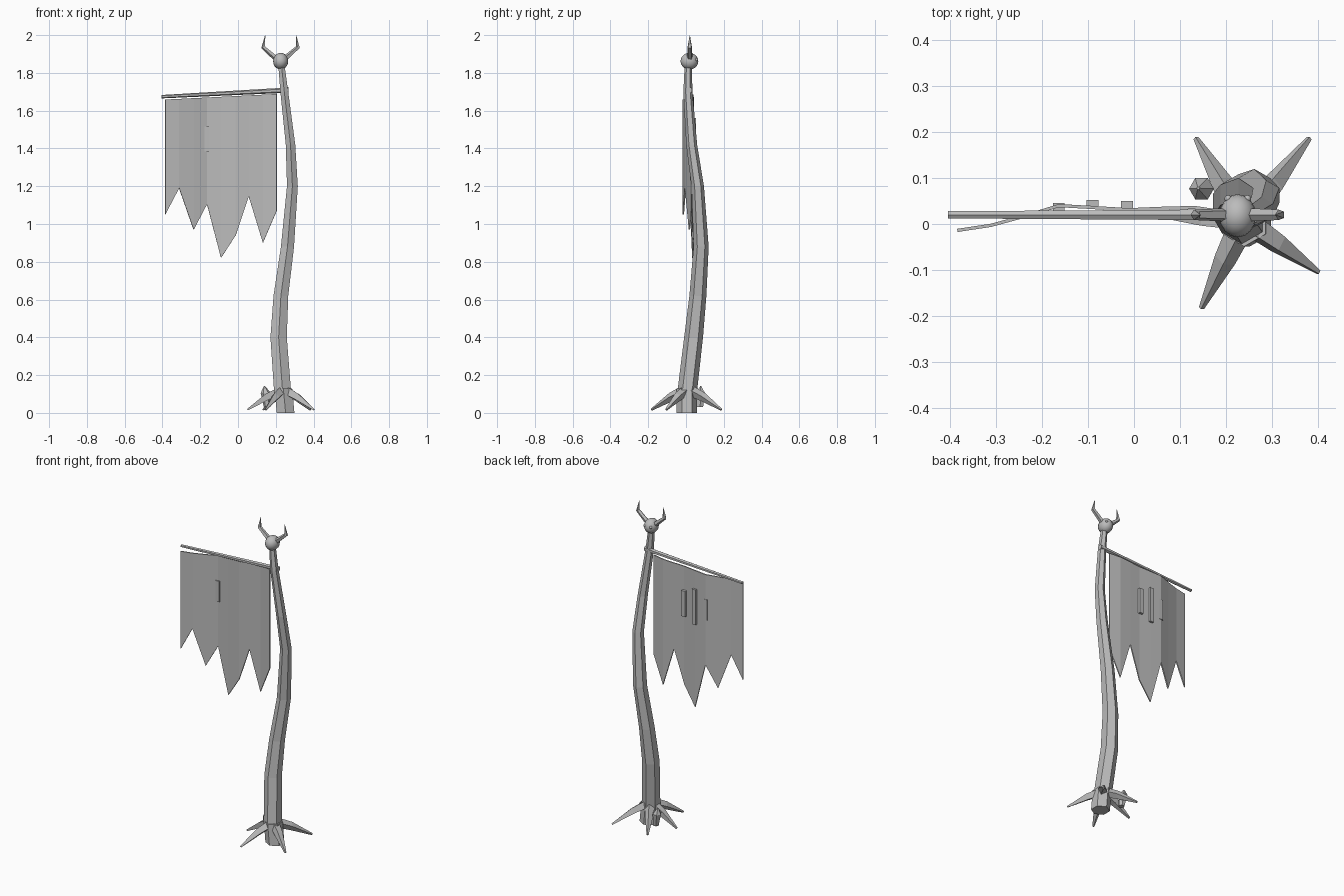
import bpy, bmesh, math
from mathutils import Vector

cube = bpy.data.objects.get("Cube")
if cube:
    bpy.data.objects.remove(cube)

grey = bpy.data.materials.new("plain grey")
grey.use_nodes = True
GREY = (0.5, 0.5, 0.5, 1)
grey.diffuse_color = GREY
grey.node_tree.nodes["Principled BSDF"].inputs["Base Color"].default_value = GREY


def finish(name, bm, smooth=False):
    bmesh.ops.recalc_face_normals(bm, faces=bm.faces)
    mesh = bpy.data.meshes.new(name)
    bm.to_mesh(mesh)
    bm.free()
    mesh.materials.append(grey)
    for p in mesh.polygons:
        p.use_smooth = smooth
    obj = bpy.data.objects.new(name, mesh)
    bpy.context.collection.objects.link(obj)
    return obj


def tube(name, stations, sides=6, flat_rings=False, turn=0.0):
    """Loft rings along (x, y, z, radius) stations."""
    bm = bmesh.new()
    pts = [Vector(s[:3]) for s in stations]
    rings = []
    for i, s in enumerate(stations):
        along = pts[min(i + 1, len(pts) - 1)] - pts[max(i - 1, 0)]
        if flat_rings:
            u, v = Vector((1, 0, 0)), Vector((0, 1, 0))
        else:
            u = along.cross(Vector((0, 1, 0)))
            if u.length < 0.3 * along.length:
                u = along.cross(Vector((0, 0, 1)))
            u.normalize()
            v = along.cross(u).normalized()
        ring = []
        for k in range(sides):
            a = math.tau * k / sides + turn
            ring.append(bm.verts.new(pts[i] + s[3] * (u * math.cos(a) + v * math.sin(a))))
        rings.append(ring)
    for a, b in zip(rings, rings[1:]):
        for k in range(sides):
            n = (k + 1) % sides
            bm.faces.new((a[k], a[n], b[n], b[k]))
    bm.faces.new(rings[0])
    bm.faces.new(rings[-1])
    return finish(name, bm)


def ball(name, centre, size):
    bm = bmesh.new()
    bmesh.ops.create_uvsphere(bm, u_segments=16, v_segments=10, radius=1)
    for v in bm.verts:
        v.co = Vector(centre) + Vector(c * s for c, s in zip(v.co, size))
    return finish(name, bm, True)


# Crooked staff and its stump
tube("staff", [
    (0.237, 0.005, 0.10, 0.052), (0.215, 0.04, 0.40, 0.050),
    (0.227, 0.063, 0.62, 0.045), (0.262, 0.08, 0.88, 0.040),
    (0.288, 0.062, 1.20, 0.033), (0.278, 0.03, 1.42, 0.029),
    (0.245, 0.01, 1.70, 0.024), (0.23, 0.012, 1.84, 0.019),
], flat_rings=True, turn=math.pi / 6)
tube("stump", [(0.252, 0.005, 0.0, 0.054), (0.24, 0.005, 0.13, 0.054)],
     flat_rings=True, turn=math.pi / 6)

# Five splayed roots
for i, (x, y) in enumerate([(0.05, 0.02), (0.135, 0.187), (0.382, 0.187),
                            (0.402, -0.105), (0.147, -0.183)]):
    cx, cy = 0.24, 0.008
    tube(f"root_{i + 1}", [
        (cx, cy, 0.125, 0.03),
        (cx + (x - cx) * 0.45, cy + (y - cy) * 0.45, 0.085, 0.024),
        (x, y, 0.017, 0.006)], sides=4, turn=math.pi / 4)

# Small crystal beside the base
tube("crystal", [(0.155, 0.075, 0.03, 0.018), (0.147, 0.077, 0.105, 0.027),
                 (0.14, 0.078, 0.142, 0.003)], flat_rings=True)

# Round head with studs and bent horns
HEAD_X = 0.226
ball("head", (HEAD_X, 0.018, 1.862), (0.040, 0.047, 0.044))
for side, label in ((-1, "right"), (1, "left")):
    ball(f"{label}_stud", (HEAD_X + side * 0.021, 0.055, 1.87), (0.008,) * 3)
    tube(f"{label}_horn", [
        (HEAD_X + side * 0.028, 0.02, 1.880, 0.015),
        (HEAD_X + side * 0.092, 0.02, 1.936, 0.012),
        (HEAD_X + side * 0.082, 0.02, 1.999, 0.001)], sides=5)

# Crossbar with a collar where it meets the staff
tube("crossbar", [(-0.405, 0.02, 1.674, 0.009), (0.268, 0.02, 1.709, 0.014)])
tube("collar", [(0.24, 0.018, 1.708, 0.017), (0.268, 0.018, 1.709, 0.017)])

# Wavy banner with a torn lower edge: x, y, lower z
EDGE = [(-0.385, -0.014, 1.05), (-0.312, -0.003, 1.19), (-0.235, 0.018, 0.97),
        (-0.164, 0.040, 1.105), (-0.09, 0.036, 0.82), (-0.012, 0.031, 0.94),
        (0.057, 0.034, 1.145), (0.132, 0.036, 0.90), (0.205, 0.025, 1.07)]
bm = bmesh.new()
cols = []
for x, y, low in EDGE:
    top = 1.678 + 0.05 * x
    cols.append((bm.verts.new((x, y, low)), bm.verts.new((x, y, top))))
for a, b in zip(cols, cols[1:]):
    bm.faces.new((a[0], b[0], b[1], a[1]))
banner = finish("banner", bm)
solid = banner.modifiers.new("cloth thickness", "SOLIDIFY")
solid.thickness = 0.007
solid.offset = 0

# Plain raised bars on the banner
for i, (x, y, z, half) in enumerate([(-0.164, 0.037, 1.45, 0.065),
                                     (-0.09, 0.043, 1.45, 0.11),
                                     (-0.015, 0.041, 1.45, 0.08)]):
    bm = bmesh.new()
    bmesh.ops.create_cube(bm, size=2)
    for v in bm.verts:
        v.co = Vector((x + v.co.x * 0.013, y + v.co.y * 0.009, z + v.co.z * half))
    finish(f"banner_bar_{i + 1}", bm)
